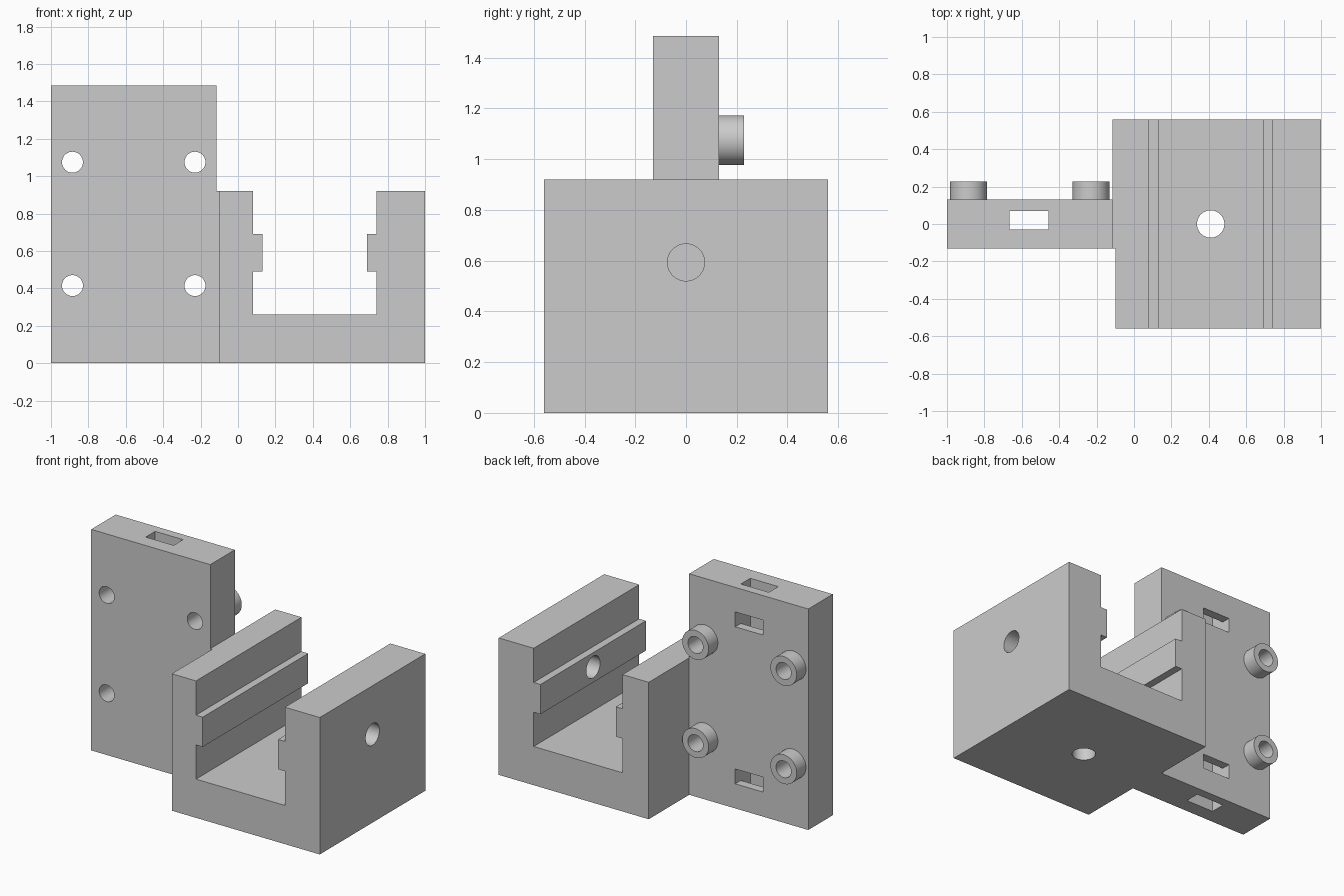
import bpy, bmesh, math
from mathutils import Matrix

if "Cube" in bpy.data.objects:
    bpy.data.objects.remove(bpy.data.objects["Cube"], do_unlink=True)

grey = bpy.data.materials.new("light grey")
grey.use_nodes = True
grey.diffuse_color = (0.6, 0.6, 0.6, 1)
grey.node_tree.nodes["Principled BSDF"].inputs["Base Color"].default_value = (0.6, 0.6, 0.6, 1)


def finish(bm, name):
    bmesh.ops.recalc_face_normals(bm, faces=bm.faces)
    mesh = bpy.data.meshes.new(name)
    bm.to_mesh(mesh)
    bm.free()
    mesh.materials.append(grey)
    ob = bpy.data.objects.new(name, mesh)
    bpy.context.collection.objects.link(ob)
    return ob


def box(name, x, y, z):
    bm = bmesh.new()
    bmesh.ops.create_cube(bm, size=1)
    for v in bm.verts:
        v.co = [r[0] if c < 0 else r[1] for c, r in zip(v.co, (x, y, z))]
    return finish(bm, name)


def cylinder(name, centre, radius, depth, axis):
    bm = bmesh.new()
    turn = {"X": Matrix.Rotation(math.pi / 2, 4, "Y"),
            "Y": Matrix.Rotation(math.pi / 2, 4, "X"),
            "Z": Matrix.Identity(4)}[axis]
    bmesh.ops.create_cone(bm, cap_ends=True, segments=48, radius1=radius, radius2=radius,
                          depth=depth, matrix=Matrix.Translation(centre) @ turn)
    return finish(bm, name)


def extrude_profile(name, points, y0, y1):
    bm = bmesh.new()
    face = bm.faces.new([bm.verts.new((x, y0, z)) for x, z in points])
    new = bmesh.ops.extrude_face_region(bm, geom=[face])["geom"]
    bmesh.ops.translate(bm, vec=(0, y1 - y0, 0),
                        verts=[g for g in new if isinstance(g, bmesh.types.BMVert)])
    return finish(bm, name)


def cut(target, cutters):
    for c in cutters:
        c.hide_render = True
        m = target.modifiers.new("cut", "BOOLEAN")
        m.operation, m.solver, m.object = "DIFFERENCE", "EXACT", c
        bpy.context.view_layer.objects.active = target
        bpy.ops.object.modifier_apply(modifier=m.name)
        bpy.data.objects.remove(c, do_unlink=True)


def smooth(ob):
    bpy.ops.object.select_all(action="DESELECT")
    ob.select_set(True)
    bpy.context.view_layer.objects.active = ob
    bpy.ops.object.shade_smooth_by_angle(angle=math.radians(30))


# U-shaped channel with a rib on each inner wall
channel = extrude_profile("channel_block", [
    (-0.115, 0), (1, 0), (1, 0.92), (0.74, 0.92), (0.74, 0.69), (0.69, 0.69),
    (0.69, 0.49), (0.74, 0.49), (0.74, 0.26), (0.08, 0.26), (0.08, 0.49),
    (0.13, 0.49), (0.13, 0.69), (0.08, 0.69), (0.08, 0.92), (-0.115, 0.92)], -0.56, 0.56)
cut(channel, [
    box("front_relief", (-0.3, -0.1), (-0.8, -0.13), (-0.2, 1.2)),
    cylinder("floor_hole", (0.41, 0, 0.1), 0.073, 0.6, "Z"),
    cylinder("side_hole", (0.9, 0, 0.593), 0.073, 0.6, "X")])
smooth(channel)

# Upright mounting plate with a vertical strap slot and two rear windows
TOP = 1.485
holes = [(x, z) for x in (-0.885, -0.23) for z in (0.415, 1.075)]
plate = box("mounting_plate", (-1, -0.115), (-0.13, 0.13), (0, TOP))
slot = (-0.665, -0.457)
cut(plate, [box("strap_slot", slot, (-0.03, 0.07), (-0.2, TOP + 0.2))]
    + [box("strap_window", slot, (0.02, 0.3), (z, z + 0.1)) for z in (0.165, TOP - 0.265)]
    + [cylinder("screw_hole", (x, 0, z), 0.056, 0.8, "Y") for x, z in holes])
smooth(plate)

# Hollow screw bosses on the back of the plate
for x, z in holes:
    boss = cylinder("screw_boss", (x, 0.179, z), 0.098, 0.098, "Y")
    cut(boss, [cylinder("boss_hole", (x, 0.179, z), 0.056, 0.5, "Y")])
    smooth(boss)
